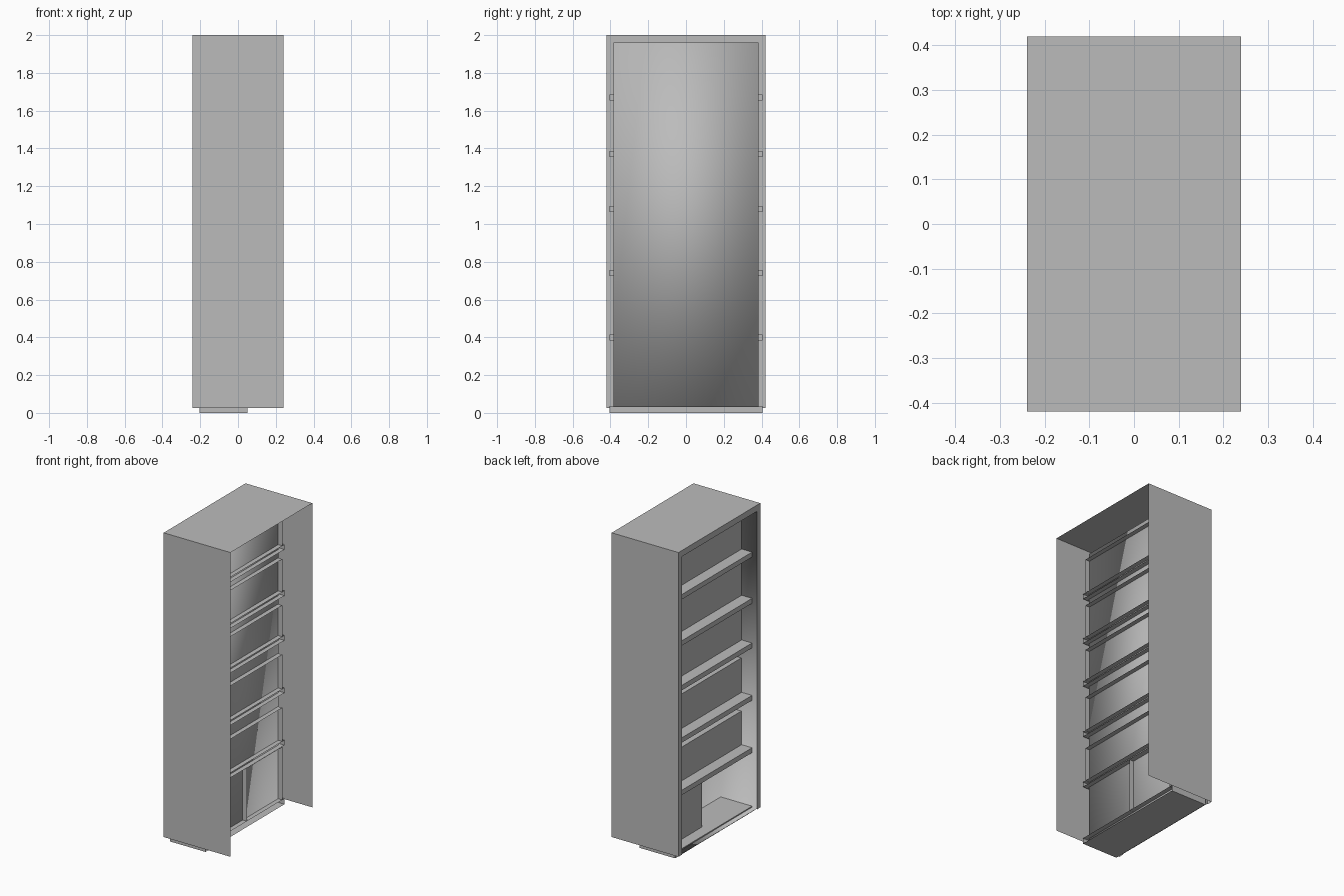
import bpy
import bmesh
from mathutils import Vector

cube = bpy.data.objects.get("Cube")
if cube:
    bpy.data.objects.remove(cube, do_unlink=True)

grey = bpy.data.materials.new("plain grey")
grey.use_nodes = True
grey.diffuse_color = (0.5, 0.5, 0.5, 1)
grey.node_tree.nodes["Principled BSDF"].inputs["Base Color"].default_value = (0.5, 0.5, 0.5, 1)

SIDES = {"-x": (-1, 0, 0), "+x": (1, 0, 0), "-y": (0, -1, 0),
         "+y": (0, 1, 0), "-z": (0, 0, -1), "+z": (0, 0, 1)}


def shell(name, xs, ys, zs, open_sides=(), inward=False, smooth=False):
    """Box of thin sheets with the named sides left open."""
    bm = bmesh.new()
    bmesh.ops.create_cube(bm, size=1)
    bmesh.ops.recalc_face_normals(bm, faces=bm.faces)
    gone = [f for f in bm.faces
            if any(f.normal.dot(Vector(SIDES[s])) > 0.9 for s in open_sides)]
    bmesh.ops.delete(bm, geom=gone, context="FACES")
    for v in bm.verts:
        v.co = [lo + (c + 0.5) * (hi - lo) for c, (lo, hi) in zip(v.co, (xs, ys, zs))]
    if inward:
        bmesh.ops.reverse_faces(bm, faces=bm.faces)
    for f in bm.faces:
        f.smooth = smooth
    mesh = bpy.data.meshes.new(name)
    bm.to_mesh(mesh)
    bm.free()
    mesh.materials.append(grey)
    ob = bpy.data.objects.new(name, mesh)
    bpy.context.collection.objects.link(ob)
    return ob


FRONT, BACK = -0.24, 0.24
W, IN_W = 0.42, 0.385          # outer and inner half widths
BASE, IN_TOP = 0.025, 1.96
SHELF_X = (-0.205, 0.05)
BOX_X = (-0.13, 0.05)
SHELF_W = (-0.405, 0.405)

# Outer casing: top and two side sheets
shell("casing", (FRONT, BACK), (-W, W), (BASE, 2), ("-x", "+x", "-z"))

# Opening rim: one face per strip
only_rim = [s for s in SIDES if s != "-x"]
shell("rim_top", (FRONT, 0), (-W, W), (IN_TOP, 2), only_rim)
shell("rim_left", (FRONT, 0), (IN_W, W), (BASE, IN_TOP), only_rim)
shell("rim_right", (FRONT, 0), (-W, -IN_W), (BASE, IN_TOP), only_rim)

# Smooth inner lining with its back wall
shell("lining", (FRONT, 0.02), (-IN_W, IN_W), (0.03, IN_TOP), ("-x",),
      inward=True, smooth=True)

# Plinth and shelves, open at the rear
shell("plinth", SHELF_X, SHELF_W, (0, 0.037), ("+x",))
shelf_heights = [0.40, 0.74, 1.08, 1.37, 1.67]
for i, z in enumerate(shelf_heights):
    shell(f"shelf_{i + 1}", SHELF_X, SHELF_W, (z - 0.016, z + 0.016), ("+x",))

# Storage blocks standing on the shelves, open at the rear
block_tops = [0.635, 0.98, 1.30, 1.60, 1.91]
for i, (z, top) in enumerate(zip(shelf_heights, block_tops)):
    shell(f"block_{i + 1}", BOX_X, (-0.383, 0.383), (z + 0.015, top), ("+x", "-z"))

# Half-width block in the lowest bay
shell("low_block", BOX_X, (0.02, 0.383), (0.036, 0.38), ("+x", "-z"))
